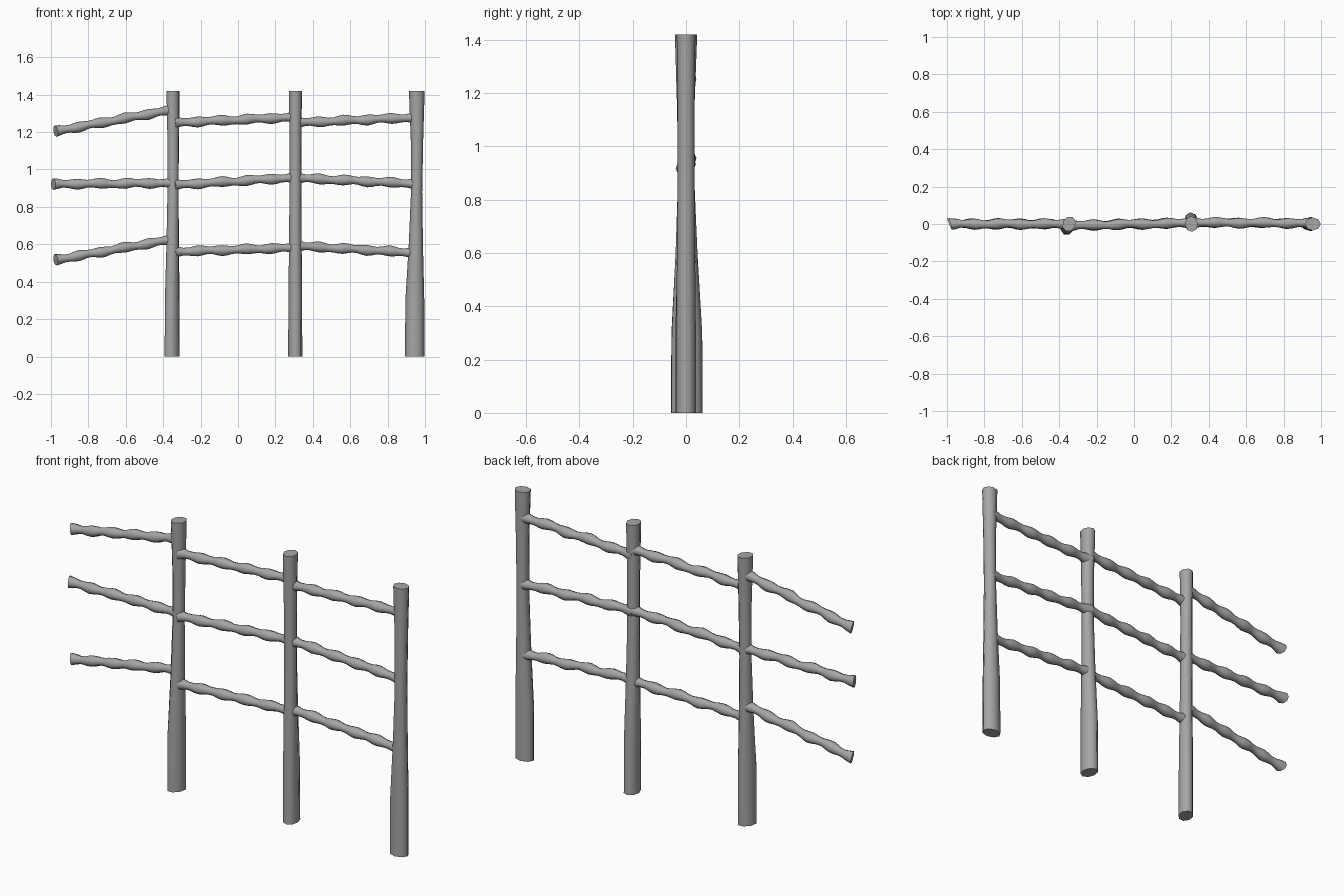
import bpy, bmesh, math, random
from mathutils import Vector

if "Cube" in bpy.data.objects:
    bpy.data.objects.remove(bpy.data.objects["Cube"])

random.seed(4)
SIDES = 8

# Dark weathered grey timber
timber = bpy.data.materials.new("timber")
timber.diffuse_color = (0.38, 0.38, 0.38, 1)
timber.use_nodes = True
timber.node_tree.nodes["Principled BSDF"].inputs["Base Color"].default_value = timber.diffuse_color


def loft(name, rings, smooth):
    """Skin a list of vertex rings and close both ends."""
    bm = bmesh.new()
    loops = [[bm.verts.new(p) for p in ring] for ring in rings]
    for a, b in zip(loops, loops[1:]):
        for i in range(len(a)):
            j = (i + 1) % len(a)
            bm.faces.new((a[i], a[j], b[j], b[i]))
    bm.faces.new(loops[0])
    bm.faces.new(loops[-1])
    bmesh.ops.recalc_face_normals(bm, faces=bm.faces)
    mesh = bpy.data.meshes.new(name)
    bm.to_mesh(mesh)
    bm.free()
    mesh.materials.append(timber)
    obj = bpy.data.objects.new(name, mesh)
    bpy.context.collection.objects.link(obj)
    bpy.context.view_layer.objects.active = obj
    obj.select_set(True)
    bpy.ops.object.shade_smooth_by_angle(angle=math.radians(smooth))
    obj.select_set(False)


# Post profile: height, near edge, far edge (lean direction), half width across
POST = [(0, -0.040, 0.063, 0.038), (0.30, -0.040, 0.061, 0.037),
        (0.60, -0.033, 0.043, 0.034), (0.88, -0.029, 0.031, 0.032),
        (1.15, -0.034, 0.032, 0.032), (1.42, -0.042, 0.042, 0.035)]


def post(name, x, lean):
    d = Vector((math.cos(lean), math.sin(lean), 0))
    s = Vector((-d.y, d.x, 0))
    rings = []
    for z, lo, hi, w in POST:
        c = Vector((x, 0, z)) + d * (lo + hi) / 2
        rings.append([c + d * math.cos(t) * (hi - lo) / 2 + s * math.sin(t) * w
                      for t in (2 * math.pi * i / SIDES for i in range(SIDES))])
    loft(name, rings, 60)


def rail(name, start, end):
    """Knobbly branch: radius and centre line ripple along its length."""
    a, b = Vector(start), Vector(end)
    axis = (b - a).normalized()
    up = axis.cross(Vector((0, 1, 0))).normalized()
    side = axis.cross(up)
    phase = random.uniform(0, 6.28)
    n = 25
    rings = []
    for k in range(n + 1):
        t = k / n
        r = 0.0245 + 0.0045 * math.cos(2 * math.pi * 5 * t)
        r += 0.002 * max(0, 1 - t * 12)
        c = a.lerp(b, t)
        c += math.sqrt(abs(math.sin(math.pi * t))) * 0.003 * (
            up * math.sin(20 * t + phase) + side * math.cos(17 * t + phase))
        ring = [c + r * (up * math.cos(q) + side * math.sin(q))
                for q in (2 * math.pi * i / SIDES for i in range(SIDES))]
        if k == 0:  # slightly slanted saw cut
            ring = [p - axis * (p - c).y * 0.4 for p in ring]
        rings.append(ring)
    loft(name, rings, 55)


# Three posts, the same timber turned differently
post("left_post", -0.347, math.radians(244))
post("middle_post", 0.307, math.radians(95))
post("right_post", 0.956, math.radians(180))

# Rails: start x, start z, end x, end z for each bay, top to bottom
BAYS = {
    "left": (0.0, 0.0, [(-0.975, 1.205, -0.36, 1.318), (-0.988, 0.922, -0.345, 0.928),
                        (-0.975, 0.517, -0.36, 0.625)]),
    "middle": (-0.008, 0.006, [(-0.345, 1.25, 0.308, 1.28), (-0.345, 0.917, 0.308, 0.957),
                               (-0.345, 0.56, 0.308, 0.582)]),
    "right": (0.008, 0.004, [(0.308, 1.25, 0.95, 1.278), (0.308, 0.955, 0.95, 0.924),
                             (0.308, 0.592, 0.94, 0.555)]),
}
for bay, (y0, y1, rails) in BAYS.items():
    for level, (x0, z0, x1, z1) in zip(("top", "centre", "bottom"), rails):
        rail(f"{bay}_{level}_rail", (x0, y0, z0), (x1, y1, z1))
